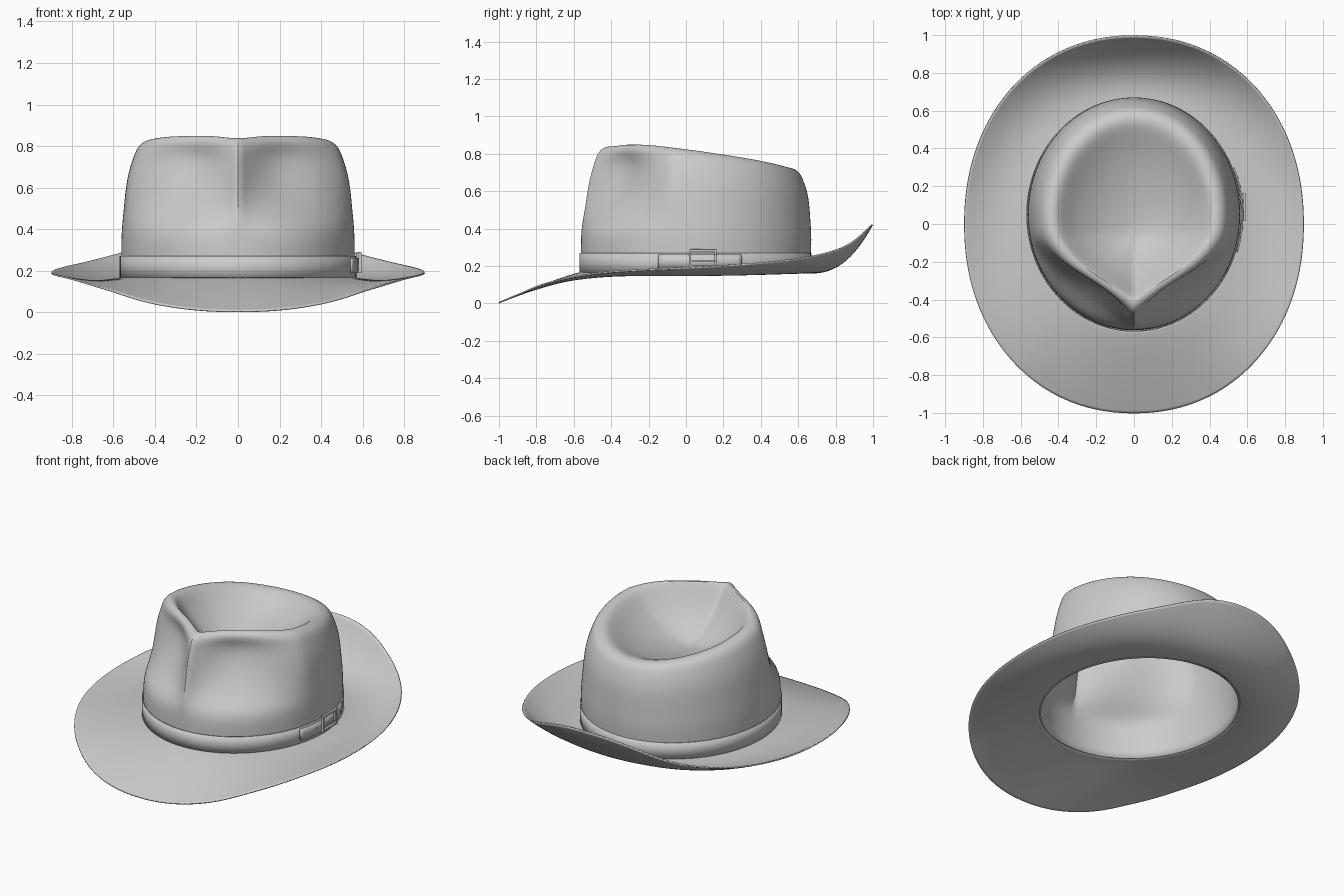
import bpy, bmesh
from math import sin, cos, pi, sqrt, copysign

if "Cube" in bpy.data.objects:
    bpy.data.objects.remove(bpy.data.objects["Cube"])

N = 96
RX, RY, CY = 0.562, 0.612, 0.05      # crown base ellipse
BASE = 0.16


def curve(pts, x):
    """Smooth interpolation through (x, y) points."""
    if x <= pts[0][0]:
        return pts[0][1]
    if x >= pts[-1][0]:
        return pts[-1][1]
    def slope(k):
        a, b = pts[max(k - 1, 0)], pts[min(k + 1, len(pts) - 1)]
        return (b[1] - a[1]) / (b[0] - a[0])
    i = max(k for k in range(len(pts) - 1) if pts[k][0] <= x)
    (x0, y0), (x1, y1) = pts[i], pts[i + 1]
    h = x1 - x0
    t = (x - x0) / h
    return (y0 * (1 + 2 * t) * (1 - t) ** 2 + slope(i) * h * t * (1 - t) ** 2
            + y1 * t * t * (3 - 2 * t) + slope(i + 1) * h * t * t * (t - 1))


def surface(name, rows, closed=True, cap=None, thick=0.01, offset=-1, sub=0):
    """Quad grid from rows of points, with thickness and smooth shading."""
    n = len(rows[0])
    verts = [p for r in rows for p in r]
    faces = []
    for r in range(len(rows) - 1):
        for i in range(n if closed else n - 1):
            j = (i + 1) % n
            faces.append((r * n + i, r * n + j, (r + 1) * n + j, (r + 1) * n + i))
    if cap:
        verts.append(cap)
        k = (len(rows) - 1) * n
        faces += [(k + i, k + (i + 1) % n, len(verts) - 1) for i in range(n)]
    me = bpy.data.meshes.new(name)
    me.from_pydata(verts, [], faces)
    ob = bpy.data.objects.new(name, me)
    bpy.context.collection.objects.link(ob)
    if sub:
        m = ob.modifiers.new("smooth", 'SUBSURF')
        m.levels = m.render_levels = sub
    m = ob.modifiers.new("felt", 'SOLIDIFY')
    m.thickness, m.offset = thick, offset
    bpy.ops.object.select_all(action='DESELECT')
    ob.select_set(True)
    bpy.context.view_layer.objects.active = ob
    bpy.ops.object.shade_smooth_by_angle(angle=0.7)
    return ob


angles = [2 * pi * i / N for i in range(N)]      # 0 = front, counter-clockwise

# Brim: dips at the front, curls up at the back
EDGE = [(-1, 0), (-.9, .042), (-.75, .103), (-.5, .155), (-.2, .178), (0, .187),
        (.3, .205), (.6, .235), (.8, .28), (.9, .33), (1, .42)]
POWER = [(-1, 1.15), (-.5, 1.4), (0, 2.2), (1, 2.4)]


def brim_point(a, t):
    e = 2 / 2.12
    ex = 0.9 * copysign(abs(sin(a)) ** e, sin(a))
    ey = -copysign(abs(cos(a)) ** e, cos(a))
    ix, iy = RX * sin(a), CY - RY * cos(a)
    z = BASE + (curve(EDGE, ey) - BASE) * t ** curve(POWER, ey)
    z -= 0.018 * sin(pi * t) * sin(a) ** 2
    return (ix + (ex - ix) * t, iy + (ey - iy) * t, z)


surface("brim", [[brim_point(a, 1 - k / 16) for a in angles] for k in range(17)],
        thick=0.008, offset=1, sub=1)

# Crown: wall rows are (scale, height fraction, dent depth)
WALL = [(1, 0, 0), (1, .16, 0), (1, .28, 0), (.995, .36, .012), (.99, .42, .045),
        (.98, .50, .085), (.972, .58, .115), (.96, .67, .14), (.945, .75, .152),
        (.92, .83, .15), (.895, .89, .13), (.872, .94, .105), (.84, .975, .09),
        (.80, .995, .08), (.76, 1, .08)]
# Teardrop dish rows are (scale, depth fraction)
DISH = [(.72, .97), (.68, .89), (.62, .74), (.54, .56), (.45, .40),
        (.35, .25), (.24, .13), (.12, .04)]
CREST = [(-.5, .848), (-.4, .852), (-.2, .847), (0, .826), (.2, .797), (.4, .76), (.55, .715)]
FLOOR = 0.57


def pinch(a):
    """Two finger dents either side of a sharp front ridge."""
    u = min(a, 2 * pi - a) / 1.35
    return sin(pi * u ** 0.75) ** 1.1 if 0 < u < 1 else 0


def crown_point(a, s, h, dent, dish):
    top = curve(CREST, CY - 0.76 * RY * cos(a)) - 0.012 * max(0, cos(a)) ** 30
    lo = FLOOR if dish else BASE
    s -= dent * pinch(a) / 0.6
    s += 0.05 * min(1, h) * max(0, -cos(a)) ** 2 * (0 if dish and s < .4 else 1)
    shift = -0.1 * (0.76 - s) / 0.76 if dish else 0
    return (s * RX * sin(a), CY + shift - s * RY * cos(a), lo + (top - lo) * h)


rows = [[crown_point(a, s, h, d, False) for a in angles] for s, h, d in WALL]
rows += [[crown_point(a, s, h, .08 * s / .76, True) for a in angles] for s, h in DISH]
surface("crown", rows, cap=(0, CY - 0.1, FLOOR), thick=0.01, sub=1)

# Hat band
surface("band", [[((RX + .008) * sin(a), CY - (RY + .008) * cos(a), z) for a in angles]
                 for z in (BASE, .215, .27)], thick=0.006)


# Strap end and buckle on the right side
def side_x(y, off):
    return (RX + .008) * sqrt(1 - ((y - CY) / (RY + .008)) ** 2) + off


ys = [-.15 + .45 * k / 20 for k in range(21)]
surface("strap", [[(side_x(y, .009), y, z) for y in ys] for z in (.188, .225, .262)],
        closed=False, thick=0.008)


def block(name, y, z, dy, dz, x=None, dx=.014):
    bpy.ops.mesh.primitive_cube_add(size=1, location=(side_x(y, .017) if x is None else x, y, z))
    ob = bpy.context.object
    ob.name = name
    ob.scale = (dx, dy, dz)
    m = ob.modifiers.new("round", 'BEVEL')
    m.width, m.segments = 0.002, 2


for y in (.022, .158):
    block("buckle_side", y, .24, .012, .1)
for z in (.196, .284):
    block("buckle_bar", .09, z, .148, .012, side_x(.09, .017))
block("buckle_prong", .095, .228, .13, .008, side_x(.09, .02), .01)

# Small eyelets along the strap
for y in (-.02, .05, .12, .2, .245):
    bpy.ops.mesh.primitive_cylinder_add(vertices=12, radius=.005, depth=.008,
                                        location=(side_x(y, .009), y, .226),
                                        rotation=(0, pi / 2, 0))
    bpy.context.object.name = "eyelet"
